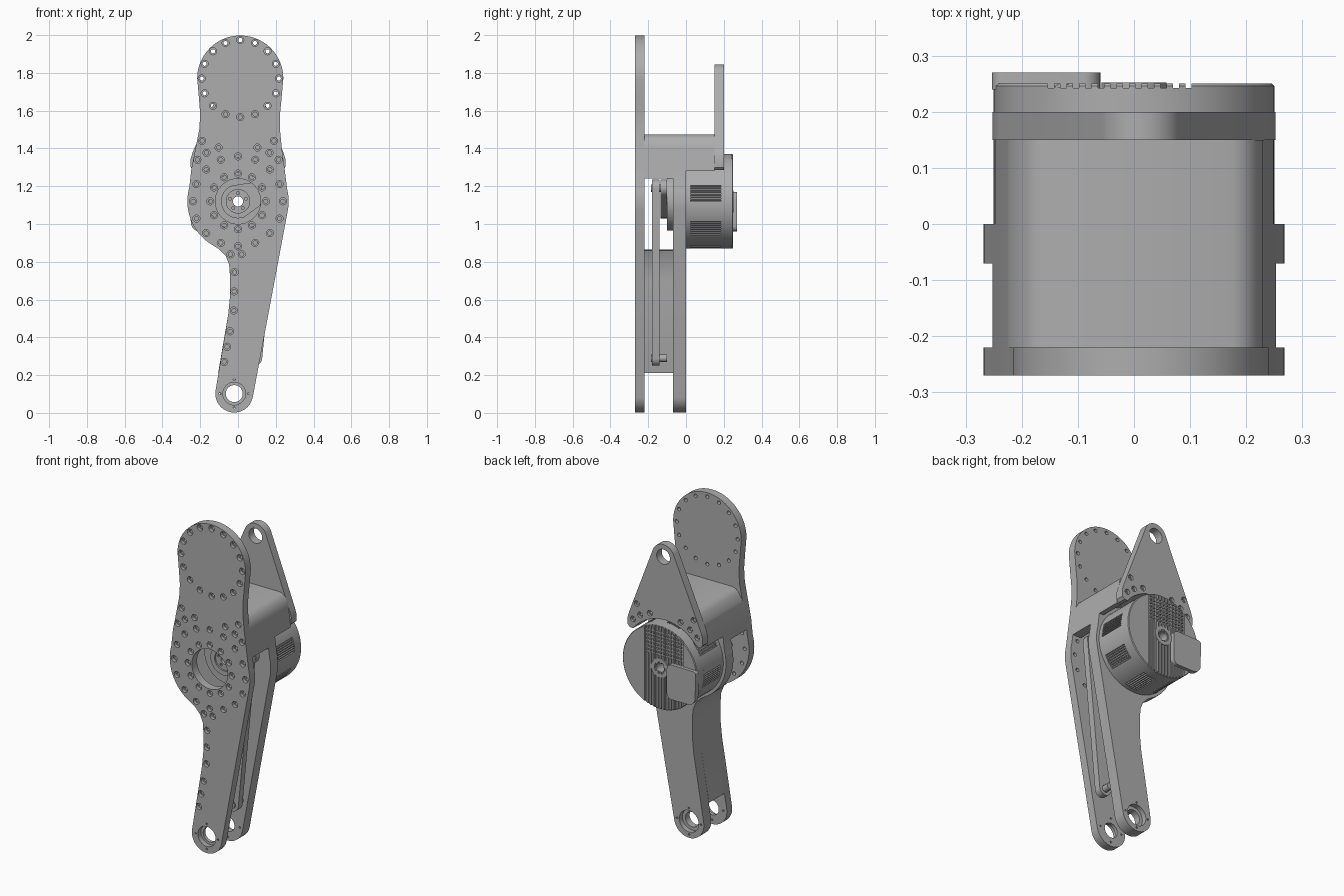
import bpy, bmesh
from math import sin, cos, pi, radians

cube = bpy.data.objects.get("Cube")
if cube:
    bpy.data.objects.remove(cube, do_unlink=True)

grey = bpy.data.materials.new("machined grey")
grey.use_nodes = True
grey.diffuse_color = (0.42, 0.42, 0.42, 1)
grey.node_tree.nodes["Principled BSDF"].inputs["Base Color"].default_value = (0.42, 0.42, 0.42, 1)

HIP = (0.012, 1.77)
MOTOR = (0, 1.12)
KNEE = (-0.02, 0.102)


def arc(c, r, a0, a1, n=16):
    angles = [radians(a0 + (a1 - a0) * i / n) for i in range(n + 1)]
    return [(c[0] + r * cos(a), c[1] + r * sin(a)) for a in angles]


def ring(c, r, n, start=0):
    return arc(c, r, start, start + 360, n)[:-1]


def clip(pts, c, r, angle):
    """Keep the part of a profile within distance r of c along a direction."""
    nx, nz = cos(radians(angle)), sin(radians(angle))
    dist = lambda p: (p[0] - c[0]) * nx + (p[1] - c[1]) * nz - r
    out = []
    for p, q in zip(pts, pts[1:] + pts[:1]):
        a, b = dist(p), dist(q)
        if a <= 0:
            out.append(p)
        if a * b < 0:
            t = a / (a - b)
            out.append((p[0] + t * (q[0] - p[0]), p[1] + t * (q[1] - p[1])))
    return out


def add_prism(bm, pts, y0, y1):
    f = bm.faces.new([bm.verts.new((x, y0, z)) for x, z in pts])
    new = bmesh.ops.extrude_face_region(bm, geom=[f])["geom"]
    for v in new:
        if isinstance(v, bmesh.types.BMVert):
            v.co.y = y1


def add_turned(bm, c, steps, n=24):
    """Solid turned around an axis along y, from (radius, y) steps."""
    loops = [[bm.verts.new((x, y, z)) for x, z in ring(c, r, n)] for r, y in steps]
    for a, b in zip(loops, loops[1:]):
        for i in range(n):
            j = (i + 1) % n
            bm.faces.new((a[i], a[j], b[j], b[i]))
    bm.faces.new(loops[0])
    bm.faces.new(loops[-1])


def finish(name, bm):
    bmesh.ops.recalc_face_normals(bm, faces=bm.faces)
    mesh = bpy.data.meshes.new(name)
    bm.to_mesh(mesh)
    bm.free()
    mesh.materials.append(grey)
    ob = bpy.data.objects.new(name, mesh)
    bpy.context.collection.objects.link(ob)
    return ob


def prism(name, pts, y0, y1):
    bm = bmesh.new()
    add_prism(bm, pts, y0, y1)
    return finish(name, bm)


def turned(name, c, steps, n=64):
    bm = bmesh.new()
    add_turned(bm, c, steps, n)
    return finish(name, bm)


def cut(ob, cutter):
    mod = ob.modifiers.new("cut", "BOOLEAN")
    mod.operation = "DIFFERENCE"
    mod.solver = "EXACT"
    mod.object = cutter
    cutter.hide_render = True
    bpy.context.view_layer.objects.active = ob
    bpy.ops.object.modifier_apply(modifier=mod.name)
    bpy.data.objects.remove(cutter, do_unlink=True)


def drill(ob, centres, steps, n=12):
    bm = bmesh.new()
    for c in centres:
        add_turned(bm, c, steps, n)
    cut(ob, finish("drill", bm))


def box(x0, x1, z0, z1):
    return [(x0, z0), (x1, z0), (x1, z1), (x0, z1)]


def capsule(a, ra, b, rb, tilt):
    return arc(a, ra, tilt + 90, tilt + 270) + arc(b, rb, tilt - 90, tilt + 90)


# Shared leg outline
outline = (arc(MOTOR, 0.268, -10, 14)
           + [(0.247, 1.29), (0.232, 1.4), (0.222, 1.5), (0.222, 1.58), (0.231, 1.67)]
           + arc(HIP, 0.228, 0, 180, 40)
           + [(-0.207, 1.67), (-0.2, 1.58), (-0.205, 1.5), (-0.225, 1.4), (-0.247, 1.29)]
           + arc(MOTOR, 0.268, 164, 238, 20)
           + [(-0.1, 0.867), (-0.065, 0.83), (-0.047, 0.785), (-0.042, 0.72),
              (-0.042, 0.62), (-0.052, 0.52)]
           + arc(KNEE, 0.1, 170, 350, 30))

# Block outline with rounded upper corners
block = outline
for cx, angles in ((0.165, (90, 70, 50, 30)), (-0.15, (110, 130, 150))):
    for a in angles:
        block = clip(block, (cx, 1.415), 0.06, a)

ear_bolts = [(s * x, z) for s in (-1, 1)
             for x, z in ((0.19, 1.44), (0.215, 1.34), (0.167, 1.377), (0.103, 1.405))]
strip_bolts = [(-0.04, 0.84), (0.02, 0.84), (-0.018, 0.745), (-0.02, 0.643),
               (-0.022, 0.542), (-0.042, 0.432), (-0.058, 0.35), (-0.073, 0.27)]

# Front plate with bolt circles and knee bearing seat
front = prism("front_plate", outline, -0.27, -0.22)
bolts = (ring(HIP, 0.204, 16) + ring(MOTOR, 0.238, 16) + ring(MOTOR, 0.147, 12)
         + ear_bolts + strip_bolts)
drill(front, bolts, [(0.019, -0.3), (0.019, -0.25), (0.011, -0.25), (0.011, -0.2)])
drill(front, [MOTOR], [(0.12, -0.3), (0.12, -0.2)], 48)
drill(front, [KNEE], [(0.06, -0.3), (0.06, -0.24), (0.045, -0.24), (0.045, -0.2)], 32)
drill(front, ring(KNEE, 0.075, 4), [(0.006, -0.3), (0.006, -0.2)], 8)

# Rear plate
rear = prism("rear_plate", block, -0.07, 0)
drill(rear, [KNEE], [(0.045, -0.1), (0.045, -0.03), (0.065, -0.03), (0.065, 0.05)], 32)
drill(rear, [MOTOR], [(0.06, -0.1), (0.06, 0.05)], 32)
drill(rear, ring(KNEE, 0.08, 4), [(0.006, -0.1), (0.006, 0.1)], 8)

# Upper block, hollowed around the crank and the motor
inner = prism("front_block", clip(block, (0, 1.24), 0, -90), -0.22, -0.07)
drill(inner, [MOTOR], [(0.23, -0.3), (0.23, 0.1)], 64)
outer = prism("rear_block", clip(block, (0, 1.28), 0, -90), 0, 0.15)
drill(outer, [MOTOR], [(0.27, -0.1), (0.27, 0.3)], 64)

# Rear ear with hip pivot
ear_shape = (arc(HIP, 0.075, 25, 155, 20)
             + [(-0.24, 1.38), (-0.252, 1.34), (-0.25, 1.3), (-0.235, 1.285),
                (0.235, 1.285), (0.25, 1.3), (0.252, 1.34), (0.24, 1.38)])
ear = prism("rear_ear", ear_shape, 0.15, 0.2)
drill(ear, [MOTOR], [(0.27, 0), (0.27, 0.3)], 64)
drill(ear, [HIP], [(0.045, 0), (0.045, 0.3)], 32)
drill(ear, ear_bolts, [(0.01, 0.1), (0.01, 0.185), (0.017, 0.185), (0.017, 0.3)])

# Curved side wall between the plates
wall = [(-0.1, 0.865), (-0.065, 0.83), (-0.047, 0.785), (-0.042, 0.72), (-0.042, 0.62),
        (-0.052, 0.52), (-0.095, 0.27), (-0.105, 0.21), (-0.055, 0.21), (-0.045, 0.27),
        (0, 0.52), (0.01, 0.7), (0.02, 0.79), (0.05, 0.86)]
prism("side_wall", wall, -0.22, -0.07)

# Crank, its hub and the push rod
pin_top, pin_low = (0.17, 1.19), (0.088, 0.29)
hub = turned("crank_hub", MOTOR, [(0.155, -0.1), (0.155, -0.07), (0.06, -0.07), (0.06, 0.0)])
drill(hub, [MOTOR], [(0.027, -0.2), (0.027, 0.1)], 24)
crank = prism("crank", capsule(MOTOR, 0.09, pin_top, 0.045, 22), -0.135, -0.1)
drill(crank, [MOTOR], [(0.062, -0.2), (0.062, -0.125), (0.027, -0.125), (0.027, 0)], 32)
drill(crank, ring(MOTOR, 0.044, 5, 18), [(0.008, -0.2), (0.008, 0)], 10)
rod = prism("push_rod", capsule(pin_low, 0.04, pin_top, 0.045, 85), -0.18, -0.14)
for name, pin in (("upper_pin", pin_top), ("lower_pin", pin_low)):
    drill(rod, [pin], [(0.022, -0.3), (0.022, -0.1)], 20)
    turned(name, pin, [(0.02, -0.185), (0.02, -0.1)], 20)

# Motor body with clusters of side grooves
ribbed = []
for i in range(240):
    groove = i % 30 < 14 and i % 2 == 0
    a = radians(i * 1.5)
    r = 0.24 if groove else 0.25
    for d in (0, radians(1.3)):
        ribbed.append((r * cos(a + d), MOTOR[1] + r * sin(a + d)))
body = prism("motor_body", ribbed, 0.025, 0.185)
base = turned("motor_base", MOTOR, [(0.25, 0), (0.25, 0.025)], 96)
cap = turned("motor_cap", MOTOR, [(0.25, 0.185), (0.25, 0.246), (0.246, 0.25)], 96)

# Cooling fins: long grooves, then cross grooves over the upper half
bm = bmesh.new()
for i in range(12):
    x = -0.148 + i * 0.0223
    add_prism(bm, box(x - 0.0055, x + 0.0055, 0.8, 1.45), 0.242, 0.3)
cut(cap, finish("long_grooves", bm))
bm = bmesh.new()
for i in range(7):
    z = 1.2 + i * 0.022
    add_prism(bm, box(-0.15, 0.1, z - 0.005, z + 0.005), 0.243, 0.3)
cut(cap, finish("cross_grooves", bm))
boss = turned("motor_boss", MOTOR, [(0.058, 0.2), (0.058, 0.252)], 40)
for part in (body, base, cap):
    drill(part, [MOTOR], [(0.027, -0.1), (0.027, 0.4)], 24)
drill(boss, [MOTOR], [(0.027, 0.1), (0.027, 0.242), (0.036, 0.242), (0.036, 0.4)], 24)

# Connector cover on the motor
cover = (arc((-0.09, 0.99), 0.03, -90, 0, 6) + arc((-0.09, 1.14), 0.03, 0, 90, 6)
         + arc((-0.235, 1.15), 0.018, 90, 180, 6) + arc((-0.2, 1.01), 0.05, 180, 270, 6))
prism("connector_cover", cover, 0.24, 0.27)

# Smooth curved walls, keep edges crisp
for ob in bpy.context.scene.objects:
    ob.select_set(ob.type == "MESH")
bpy.context.view_layer.objects.active = front
bpy.ops.object.shade_smooth_by_angle(angle=radians(25))
